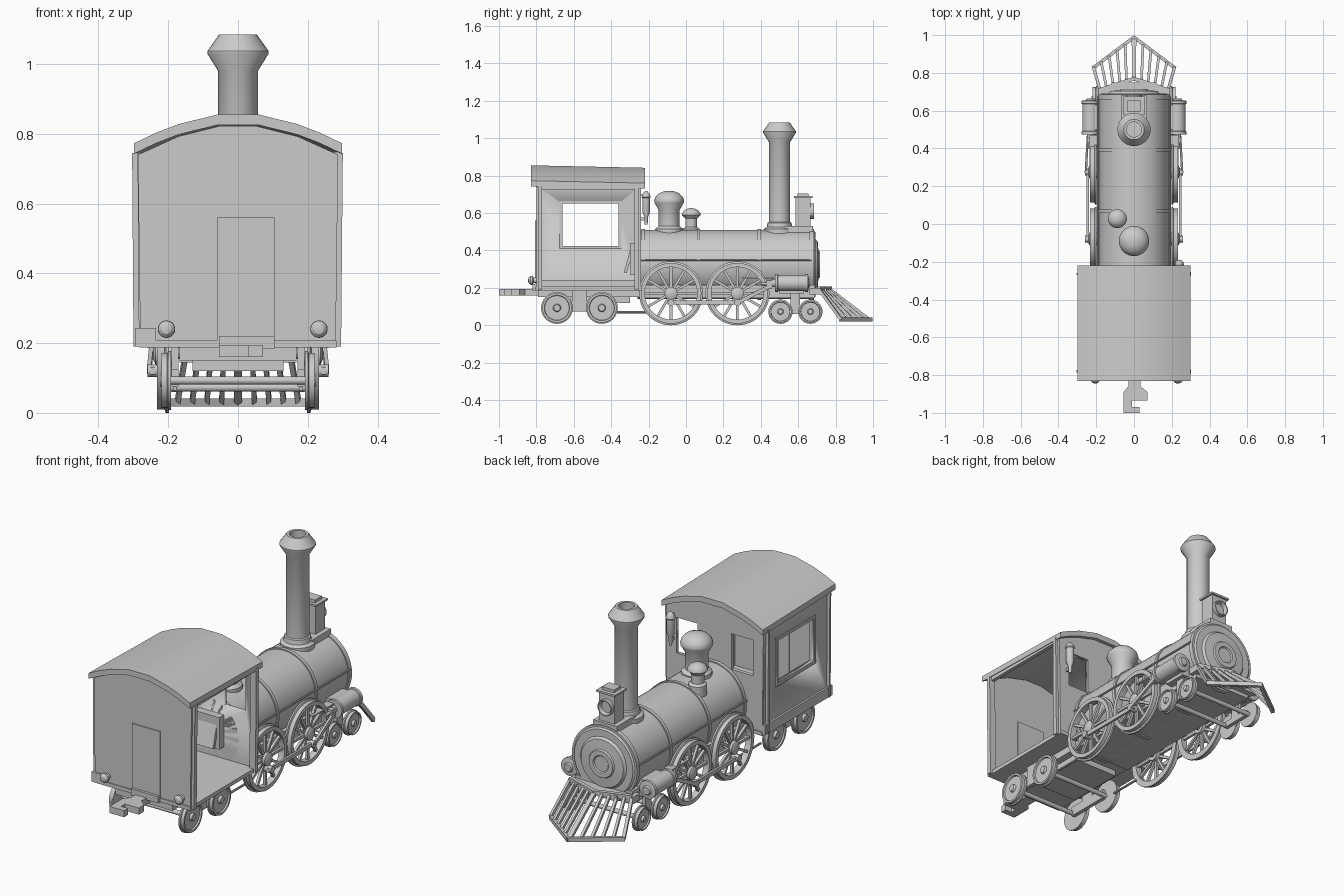
import bpy, bmesh, math
from mathutils import Vector, Matrix

if "Cube" in bpy.data.objects:
    bpy.data.objects.remove(bpy.data.objects["Cube"])


class Part:
    """Collects primitives in one mesh, then turns them into a named object."""
    def __init__(self):
        self.bm = bmesh.new()

    def box(self, x0, x1, y0, y1, z0, z1):
        m = Matrix.Translation(((x0 + x1) / 2, (y0 + y1) / 2, (z0 + z1) / 2))
        bmesh.ops.create_cube(self.bm, size=1, matrix=m @ Matrix.Diagonal((x1 - x0, y1 - y0, z1 - z0, 1)))
        return self

    def bar(self, p, q, w, h):
        p, q = Vector(p), Vector(q)
        d = q - p
        m = Matrix.Translation((p + q) / 2) @ d.to_track_quat('Z', 'Y').to_matrix().to_4x4()
        bmesh.ops.create_cube(self.bm, size=1, matrix=m @ Matrix.Diagonal((w, h, d.length, 1)))
        return self

    def rod(self, p, q, r, n=12):
        p, q = Vector(p), Vector(q)
        d = q - p
        m = Matrix.Translation((p + q) / 2) @ d.to_track_quat('Z', 'Y').to_matrix().to_4x4()
        bmesh.ops.create_cone(self.bm, cap_ends=True, segments=n, radius1=r, radius2=r, depth=d.length, matrix=m)
        return self

    def lathe(self, profile, loc=(0, 0, 0), axis='Z', n=32, closed=False):
        """Turns (radius, height) points about an axis."""
        rings = []
        for i in range(n):
            a = 2 * math.pi * i / n
            ring = []
            for r, h in profile:
                u, v = r * math.cos(a), r * math.sin(a)
                co = {'Z': (u, v, h), 'Y': (u, h, v), 'X': (h, u, v)}[axis]
                ring.append(self.bm.verts.new(Vector(co) + Vector(loc)))
            rings.append(ring)
        k = len(profile)
        for i in range(n):
            a, b = rings[i], rings[(i + 1) % n]
            for j in range(k if closed else k - 1):
                self.bm.faces.new((a[j], b[j], b[(j + 1) % k], a[(j + 1) % k]))
        return self

    def prism(self, pts, axis, lo, hi):
        def co(p, h):
            return (p[0], h, p[1]) if axis == 'Y' else (p[0], p[1], h)
        a = [self.bm.verts.new(co(p, lo)) for p in pts]
        b = [self.bm.verts.new(co(p, hi)) for p in pts]
        self.bm.faces.new(a)
        self.bm.faces.new(b)
        for i in range(len(pts)):
            j = (i + 1) % len(pts)
            self.bm.faces.new((a[i], a[j], b[j], b[i]))
        return self

    def done(self, name, mirror=False):
        bmesh.ops.remove_doubles(self.bm, verts=self.bm.verts, dist=1e-5)
        bmesh.ops.recalc_face_normals(self.bm, faces=self.bm.faces)
        me = bpy.data.meshes.new(name)
        self.bm.to_mesh(me)
        self.bm.free()
        ob = bpy.data.objects.new(name, me)
        bpy.context.collection.objects.link(ob)
        bpy.ops.object.select_all(action='DESELECT')
        ob.select_set(True)
        bpy.context.view_layer.objects.active = ob
        bpy.ops.object.shade_smooth_by_angle(angle=math.radians(32))
        if mirror:
            ob.modifiers.new("Mirror", 'MIRROR')
        return ob


def cut(ob, cutter):
    m = ob.modifiers.new("Cut", 'BOOLEAN')
    m.operation, m.object, m.solver = 'DIFFERENCE', cutter, 'EXACT'
    bpy.context.view_layer.objects.active = ob
    bpy.ops.object.modifier_apply(modifier=m.name)
    bpy.data.objects.remove(cutter)


# boiler with smokebox front, bands and handrails
Part().lathe([(0, -.26), (.185, -.26), (.185, .68), (.172, .692), (.135, .692), (.125, .704),
              (.075, .708), (.07, .716), (.045, .716), (.04, .71), (0, .71)],
             (0, 0, .325), 'Y', 48).done("boiler")
bands = Part()
for y, w in ((.067, .018), (.392, .018), (.672, .025), (-.228, .018)):
    bands.lathe([(.18, y - w / 2), (.191, y - w / 2), (.191, y + w / 2), (.18, y + w / 2)],
                (0, 0, .325), 'Y', 48, True)
bands.done("boiler_bands")
Part().rod((.19, -.24, .35), (.19, .67, .35), .005, 8).done("handrails", True)

# chimney, hollow at the top
Part().lathe([(.085, .49), (.085, .515), (.068, .525), (.064, .548), (.057, .552), (.057, .98), (.088, 1.03),
              (.088, 1.037), (.054, 1.085), (.04, 1.085), (.04, .9), (0, .9)], (0, .5, 0), n=24).done("chimney")

# headlamp
Part().box(-.07, .07, .52, .68, .495, .53).box(-.045, .045, .585, .665, .53, .68) \
    .box(-.055, .055, .578, .675, .68, .69).box(-.035, .035, .595, .655, .69, .705) \
    .lathe([(0, .66), (.03, .66), (.03, .672), (.036, .684), (.042, .684), (.042, .66)],
           (0, 0, .61), 'Y', 24).done("headlamp")

# steam domes
Part().lathe([(.075, .48), (.075, .515), (.056, .53), (.056, .615), (.078, .655), (.08, .665), (.074, .685),
              (.055, .705), (.028, .716), (0, .719)], (0, -.09, 0)).done("large_dome")
Part().lathe([(.045, .46), (.045, .515), (.032, .525), (.032, .57), (.05, .59), (.048, .6), (.036, .615),
              (.018, .624), (0, .626)], (-.088, .028, 0)).done("small_dome")

# cab end walls follow the roof arch
arch = [(.287, .74), (.17, .793), (.05, .823), (-.05, .823), (-.17, .793), (-.287, .74)]
gable = [(-.28, .19), (.28, .19)] + arch
Part().prism(gable, 'Y', -.80, -.785).done("cab_rear_wall")
front = Part().prism(gable, 'Y', -.26, -.24).done("cab_front_wall")
cut(front, Part().box(.1, .225, -.3, -.2, .49, .68).box(-.225, -.1, -.3, -.2, .49, .68).done("window_cutter"))

# cab left side with window; right side stays open between posts
left = Part().prism([(-.284, .19), (-.268, .19), (-.272, .745), (-.288, .745)], 'Y', -.795, -.245).done("cab_left_wall")
cut(left, Part().box(-.35, -.2, -.66, -.36, .425, .65).done("side_window_cutter"))
trim = Part()
for y0, y1, z0, z1 in ((-.675, -.345, .41, .425), (-.675, -.345, .65, .665),
                       (-.675, -.66, .425, .65), (-.36, -.345, .425, .65)):
    trim.box(-.292, -.264, y0, y1, z0, z1)
trim.done("side_window_frame")
posts = Part()
for y in (-.78, -.265):
    posts.bar((.278, y, .19), (.283, y, .745), .022, .035)
    posts.bar((-.282, y, .19), (-.286, y, .745), .012, .035)
posts.box(.27, .29, -.79, -.25, .725, .748).done("cab_posts")

# cab floor, sill and roof
Part().box(-.283, .283, -.805, -.235, .187, .207).box(-.295, -.235, -.808, -.24, .19, .243) \
    .done("cab_floor")
top = [(.298, .765), (.235, .795), (.17, .82), (.06, .847), (-.06, .847), (-.17, .82), (-.235, .795), (-.298, .765)]
roof = Part().prism(top + [(x, z - .03) for x, z in reversed(top)], 'Y', -.83, -.22)
for v in roof.bm.verts:
    v.co.z += .008 if v.co.y < -.5 else -.005
roof.done("cab_roof")

# rear door with threshold, fire door inside, rear lamps, front lantern
Part().box(-.06, .105, -.806, -.779, .205, .56).box(-.055, .105, -.82, -.79, .185, .22).done("rear_door")
Part().bar((0, -.325, .28), (0, -.285, .42), .17, .016).box(-.1, .1, -.3, -.255, .27, .44).done("fire_door")
lamps = Part()
for x in (-.205, .232):
    lamps.lathe([(0, -.845), (.014, -.842), (.024, -.832), (.025, -.822), (.015, -.815), (.015, -.79)],
                (x, 0, .24), 'Y', 20)
lamps.done("rear_lamps")
Part().lathe([(0, .54), (.008, .54), (.01, .58), (.02, .605), (.02, .68), (.024, .685), (.02, .7), (.008, .715),
              (0, .718)], (.24, -.213, 0), n=16).box(.235, .245, -.245, -.21, .56, .575) \
    .box(.235, .245, -.245, -.21, .69, .7).done("cab_lantern")

# coupling hook
Part().prism([(.035, -.79), (.035, -.86), (.072, -.89), (.072, -.935), (-.01, -.935), (-.01, -.968), (.03, -.968),
              (.03, -1), (-.055, -1), (-.055, -.89), (-.03, -.86), (-.03, -.79)], 'Z', .16, .195).done("coupling_hook")

# underframe
Part().box(-.168, .168, -.25, .69, .145, .215).box(-.168, .168, -.79, -.25, .15, .19) \
    .box(-.13, .13, -.62, -.3, .12, .15).box(-.21, .21, .5, .63, .17, .26) \
    .box(-.19, .19, .66, .72, .165, .2).done("underframe")
Part().bar((.18, -.69, .1), (.18, -.45, .1), .02, .05).box(.17, .19, -.61, -.53, .1, .19) \
    .bar((.18, .505, .075), (.18, .665, .075), .02, .03).box(.17, .19, .56, .61, .07, .2) \
    .rod((.18, -.37, .07), (.18, -.2, .07), .006, 8).done("truck_frames", True)

# spoked driving wheels
for name, y in (("rear_driving_wheels", -.08), ("front_driving_wheels", .275)):
    c = Vector((0, y, .171))
    w = Part()
    w.lathe([(.14, .198), (.171, .198), (.171, .207), (.162, .21), (.162, .232), (.14, .232)], c, 'X', 48, True)
    w.lathe([(0, .19), (.034, .19), (.034, .236), (.02, .243), (0, .243)], c, 'X', 20)
    for i in range(12):
        a = math.pi * i / 6
        d = Vector((0, math.sin(a), math.cos(a)))
        o = c + Vector((.215, 0, 0))
        w.bar(o + d * .025, o + d * .145, .014, .014)
    w.rod(c + Vector((.22, 0, -.05)), c + Vector((.26, 0, -.05)), .018, 16)
    w.rod(c, c + Vector((.2, 0, 0)), .016)
    w.done(name, True)

# small solid truck wheels
for name, y, r in (("cab_wheel_a", -.69, .085), ("cab_wheel_b", -.45, .085),
                   ("lead_wheel_a", .505, .065), ("lead_wheel_b", .665, .065)):
    Part().lathe([(0, .192), (r, .192), (r, .2), (r - .006, .203), (r - .006, .22), (r * .8, .22), (r * .77, .212),
                  (r * .25, .212), (r * .2, .224), (0, .224)], (0, y, r + .008), 'X', 32) \
        .rod((0, y, r + .008), (.195, y, r + .008), .012).done(name, True)

# steam cylinders and drive rods
Part().lathe([(0, .455), (.02, .455), (.02, .475), (.048, .475), (.048, .49), (.043, .492), (.043, .635), (.048, .637),
              (.048, .652), (.025, .656), (.02, .664), (0, .664)], (.23, 0, .225), 'Y', 28).done("steam_cylinders", True)
Part().bar((.245, -.1, .121), (.245, .295, .121), .012, .022).bar((.255, .275, .121), (.245, .46, .215), .012, .02) \
    .rod((.235, .4, .222), (.235, .47, .222), .008).box(.22, .25, .43, .46, .195, .24) \
    .box(.19, .235, .3, .47, .25, .258).done("drive_rods", True)

# slatted cowcatcher
cow = Part()
cow.bar((.18, .71, .195), (-.002, .77, .195), .02, .025)
cow.bar((.218, .825, .03), (-.002, .99, .03), .018, .022)
cow.bar((.18, .71, .195), (.215, .83, .03), .016, .016)
for i in range(5):
    t = (i + .12) / 5.1
    p = Vector((0, .768, .195)).lerp(Vector((.18, .71, .195)), t)
    q = Vector((0, .985, .03)).lerp(Vector((.215, .828, .03)), t)
    cow.bar(p, q, .014, .016)
cow.box(0, .12, .68, .75, .17, .2)
cow.done("cowcatcher", True)
